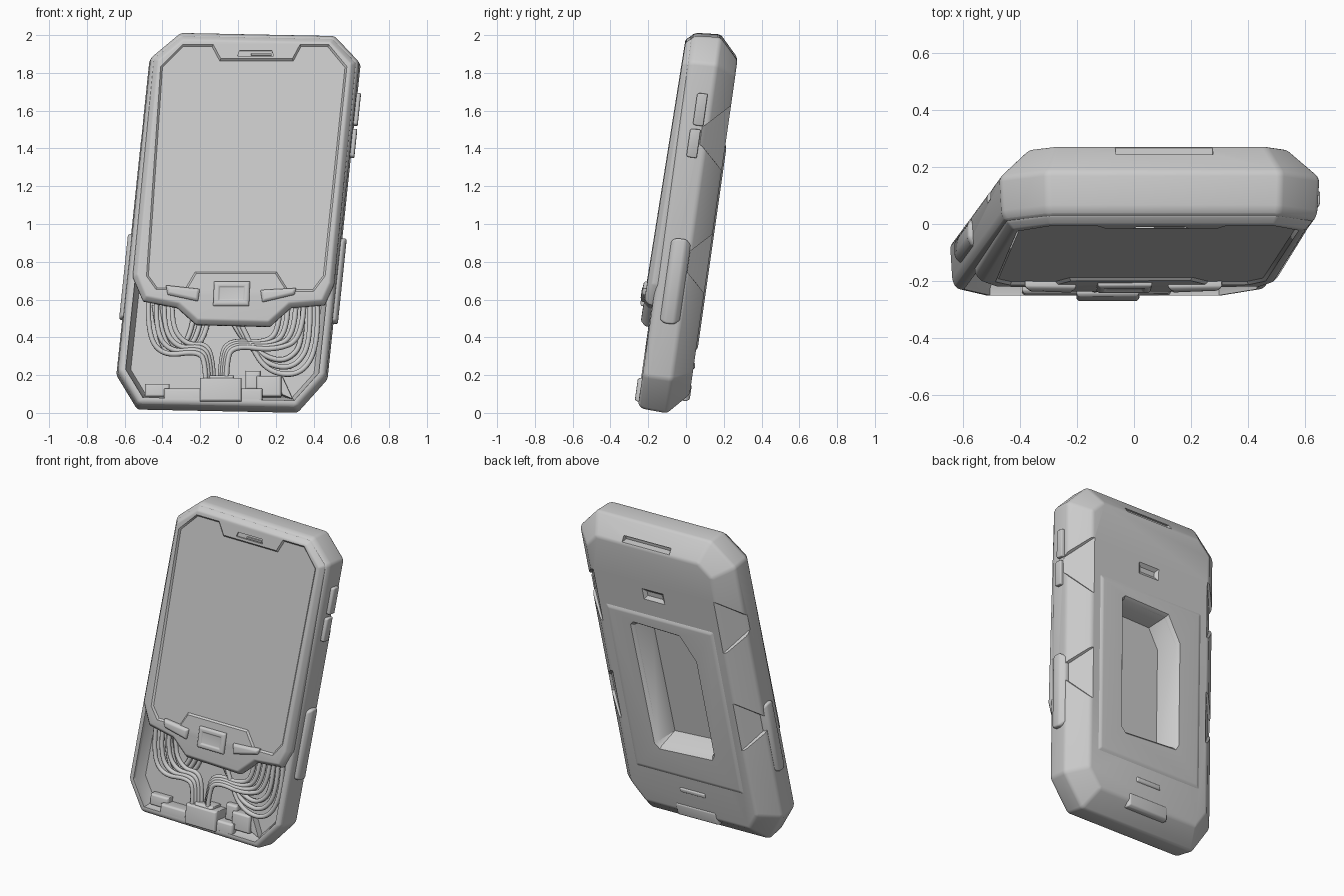
import bpy, bmesh, math
from mathutils import Vector

cube = bpy.data.objects.get("Cube")
if cube:
    bpy.data.objects.remove(cube)

grey = bpy.data.materials.new("plain grey")
grey.use_nodes = True
grey.diffuse_color = (0.6, 0.6, 0.6, 1)
grey.node_tree.nodes["Principled BSDF"].inputs["Base Color"].default_value = (0.6, 0.6, 0.6, 1)


def place(u, w, v, tilt=0):
    """Device width u, depth w and height v, put into the leaning pose."""
    w -= tilt * (2 - v)
    return Vector((u + 0.105 * (v - 1), w + 0.143 * (v - 1) + 0.01, v - 0.02 * u - 0.12 * w))


def front(*points):
    """Turn upright x, z positions on the face into device u, v."""
    out = []
    for x, z in points:
        u = x - 0.105 * (z - 1)
        out.append((u, z + 0.02 * u - 0.015))
    return out


def rect(a, b, c, d):
    return [(a, c), (b, c), (b, d), (a, d)]


def inset(outline, amount):
    pts = [Vector(p) for p in outline]
    result = []
    for i, p in enumerate(pts):
        e1 = (p - pts[i - 1]).normalized()
        e2 = (pts[(i + 1) % len(pts)] - p).normalized()
        n1, n2 = Vector((-e1.y, e1.x)), Vector((-e2.y, e2.x))
        result.append(p + amount * (n1 + n2) / (1 + n1.dot(n2)))
    return result


def finish(obj, angle=35):
    bpy.ops.object.select_all(action="DESELECT")
    obj.select_set(True)
    bpy.context.view_layer.objects.active = obj
    bpy.ops.object.shade_smooth_by_angle(angle=math.radians(angle))


def apply(obj, mod):
    bpy.context.view_layer.objects.active = obj
    bpy.ops.object.modifier_apply(modifier=mod.name)


def loft(name, outline, rings, tilt=0, bevel=0.0):
    """Solid through (depth, inset) copies of a counter-clockwise outline."""
    bm = bmesh.new()
    loops = [[bm.verts.new(place(p[0], w, p[1], tilt)) for p in inset(outline, i)] for w, i in rings]
    n = len(outline)
    for a, b in zip(loops, loops[1:]):
        for k in range(n):
            bm.faces.new((a[k], a[(k + 1) % n], b[(k + 1) % n], b[k]))
    bm.faces.new(loops[0])
    bm.faces.new(loops[-1])
    bmesh.ops.recalc_face_normals(bm, faces=bm.faces)
    mesh = bpy.data.meshes.new(name)
    bm.to_mesh(mesh)
    bm.free()
    mesh.materials.append(grey)
    obj = bpy.data.objects.new(name, mesh)
    bpy.context.collection.objects.link(obj)
    if bevel:
        mod = obj.modifiers.new("round", "BEVEL")
        mod.width, mod.segments, mod.angle_limit = bevel, 3, math.radians(15)
        apply(obj, mod)
    finish(obj)
    return obj


def cut(targets, outline, rings, tilt=0):
    cutter = loft("cutter", outline, rings, tilt)
    cutter.hide_render = True
    for obj in targets:
        mod = obj.modifiers.new("cut", "BOOLEAN")
        mod.object, mod.operation, mod.solver = cutter, "DIFFERENCE", "EXACT"
        apply(obj, mod)
    bpy.data.objects.remove(cutter)
    for obj in targets:
        finish(obj)


def cable(name, points, w, radius=0.014):
    curve = bpy.data.curves.new(name, "CURVE")
    curve.dimensions = "3D"
    curve.bevel_depth, curve.bevel_resolution, curve.use_fill_caps = radius, 2, True
    spline = curve.splines.new("NURBS")
    spline.points.add(len(points) - 1)
    for p, (u, v) in zip(spline.points, front(*points)):
        p.co = (*place(u, w, v), 1)
    spline.use_endpoint_u, spline.order_u = True, 3
    temp = bpy.data.objects.new(name, curve)
    bpy.context.collection.objects.link(temp)
    graph = bpy.context.evaluated_depsgraph_get()
    mesh = bpy.data.meshes.new_from_object(temp.evaluated_get(graph))
    bpy.data.objects.remove(temp)
    mesh.materials.clear()
    mesh.materials.append(grey)
    obj = bpy.data.objects.new(name, mesh)
    bpy.context.collection.objects.link(obj)
    finish(obj, 60)


# Rear shell with clipped corners and sloping back edges
shell_outline = [(-0.43, 0.01), (0.42, 0.01), (0.56, 0.19), (0.56, 1.86),
                 (0.41, 2.0), (-0.41, 2.0), (-0.56, 1.86), (-0.56, 0.19)]
shell = loft("rear_shell", shell_outline,
             [(-0.125, 0.025), (-0.1, 0.008), (0.03, 0), (0.135, 0.11)], bevel=0.02)
back_frame = loft("back_frame", rect(-0.38, 0.38, 0.36, 1.43),
                  [(0.12, -0.015), (0.132, -0.012), (0.143, 0.012)], bevel=0.008)

# Open wiring bay at the lower front
bay = [(-0.43, 0.01), (0.42, 0.01), (0.56, 0.19), (0.56, 0.85), (-0.56, 0.85), (-0.56, 0.19)]
cut([shell], bay, [(-0.2, 0.045), (-0.1, 0.05), (-0.04, 0.075)])

# Deep back window, one corner cut larger
window = [(-0.2, 0.54), (0.18, 0.52), (0.21, 0.55), (0.22, 1.34),
          (0.2, 1.36), (-0.13, 1.35), (-0.22, 1.2), (-0.22, 0.57)]
cut([shell, back_frame], window, [(0.2, -0.03), (0.145, -0.005), (0.125, 0.012), (0.0, 0.05)])

# Finger scallops along both back edges
for low, high in ((0.77, 0.86), (1.42, 1.54)):
    for a, b in ((0.545, 0.9), (-0.9, -0.545)):
        cut([shell], rect(a, b, low, high), [(-0.01, 0.02), (0.02, 0), (0.17, -0.145)])

# Back slot, dimple and tab
cut([shell], rect(-0.16, 0.18, 1.895, 1.925), [(0.085, 0), (0.3, 0)])
cut([shell], rect(-0.07, 0.1, 1.53, 1.62), [(0.118, 0.03), (0.16, -0.02)])
loft("back_tab", rect(-0.15, 0.15, 0.08, 0.17), [(0.03, 0), (0.125, 0), (0.14, 0.012)], bevel=0.006)
loft("lower_rib", rect(-0.1, 0.1, 0.24, 0.29), [(0.12, 0), (0.143, 0.015)], bevel=0.005)

# Side lips and side keys
for side, a, b in (("left", 0.5, 0.583), ("right", -0.575, -0.5)):
    loft(side + "_side_lip", rect(a, b, 0.48, 0.93),
         [(-0.075, 0.015), (-0.05, 0), (0.0, 0), (0.03, 0.025)], bevel=0.01)
for name, low, high, w in (("upper_key", 1.53, 1.7, -0.05), ("lower_key", 1.36, 1.51, -0.06)):
    loft(name, rect(0.5, 0.578, low, high), [(w, 0.006), (w + 0.01, 0), (w + 0.055, 0)], bevel=0.006)

# Front panel, ending in a central tab
TILT = 0.016
low_edge = front((-0.555, 0.72), (-0.5, 0.59), (-0.32, 0.555), (-0.22, 0.465),
                 (0.17, 0.455), (0.28, 0.555), (0.46, 0.57), (0.51, 0.68))
panel_outline = low_edge + [(0.535, 1.85), (0.4, 1.975), (-0.4, 1.975), (-0.535, 1.85)]
panel = loft("front_panel", panel_outline,
             [(-0.085, 0), (-0.12, 0), (-0.148, 0.025)], TILT, 0.008)

# Sunken screen, notched round the speaker and the keypad
screen = front((-0.48, 0.72), (-0.43, 0.65), (-0.27, 0.65), (-0.22, 0.735), (0.2, 0.735),
               (0.26, 0.64), (0.4, 0.64), (0.46, 0.72))
screen += front((0.575, 1.83), (0.48, 1.945), (0.33, 1.945), (0.29, 1.87),
                (-0.09, 1.87), (-0.13, 1.945), (-0.29, 1.945), (-0.405, 1.83))
cut([panel], screen, [(-0.25, -0.01), (-0.15, -0.004), (-0.138, 0.008)], TILT)
cut([panel], front((0.0, 1.887), (0.19, 1.887), (0.18, 1.915), (0.01, 1.915)),
    [(-0.25, 0), (-0.138, 0)], TILT)
loft("speaker_bar", front((0.07, 1.89), (0.18, 1.89), (0.18, 1.903), (0.07, 1.903)),
     [(-0.13, 0), (-0.146, 0.002)], TILT)

# Keypad: home key with dished face and two wing keys
key = front((-0.13, 0.56), (0.06, 0.56), (0.065, 0.69), (-0.125, 0.69))
loft("home_key", key, [(-0.13, 0), (-0.158, 0), (-0.165, 0.01), (-0.165, 0.025), (-0.158, 0.032)], TILT, 0.004)
for name, pts in (("right_wing_key", ((-0.37, 0.62), (-0.21, 0.585), (-0.2, 0.65), (-0.38, 0.67))),
                  ("left_wing_key", ((0.13, 0.58), (0.3, 0.62), (0.31, 0.655), (0.12, 0.645)))):
    loft(name, front(*pts), [(-0.13, 0), (-0.158, 0), (-0.168, 0.012)], TILT, 0.005)

# Connector blocks in the wiring bay
for name, box, top in (("connector_base", (-0.39, 0.13, 0.06, 0.13), -0.125),
                       ("connector_plug", (-0.2, 0.02, 0.06, 0.185), -0.145),
                       ("connector_cap", (-0.15, -0.02, 0.1, 0.2), -0.13),
                       ("small_socket", (0.1, 0.23, 0.09, 0.2), -0.1),
                       ("small_plug", (0.04, 0.12, 0.13, 0.23), -0.08),
                       ("corner_block", (-0.49, -0.36, 0.09, 0.16), -0.09)):
    loft(name, front(*rect(*box)), [(-0.02, 0), (top + 0.01, 0), (top, 0.008)], 0, 0.004)
loft("corner_flap", front((0.23, 0.1), (0.3, 0.07), (0.24, 0.2), (0.21, 0.2)), [(-0.02, 0), (-0.08, 0.005)])

# Bundled cables sweeping from the plug to both sides
for i in range(4):
    s = 0.042 * i
    cable("right_cable", [(-0.47 + s, 0.62), (-0.48 + s, 0.43 + s / 3), (-0.4 + s, 0.3 + s / 2),
                          (-0.2 + s / 3, 0.33 + s / 3), (-0.17 + s / 3, 0.25), (-0.17 + s / 3, 0.15)],
          -0.115 + s / 4)
    cable("left_cable", [(0.35 - s, 0.62), (0.35 - s, 0.4 + s / 3), (0.2 - s / 2, 0.33 + s / 3),
                         (-0.03 - s / 4, 0.36 + s / 4), (-0.06 - s / 4, 0.26), (-0.06 - s / 4, 0.15)],
          -0.115 + s / 4)
for i in range(3):
    s = 0.04 * i
    cable("left_loop", [(0.42 - s, 0.6), (0.43 - s, 0.38), (0.34 - s, 0.2 + s), (0.15, 0.22 + s),
                        (0.05 - s / 2, 0.4), (-0.02 - s / 2, 0.56)], -0.085 + s / 4)
    cable("right_loop", [(-0.15 - s, 0.56), (-0.16 - s, 0.42), (-0.27 - s, 0.3),
                         (-0.38 - s / 2, 0.4), (-0.4 - s / 2, 0.58)], -0.07 + s / 4)
